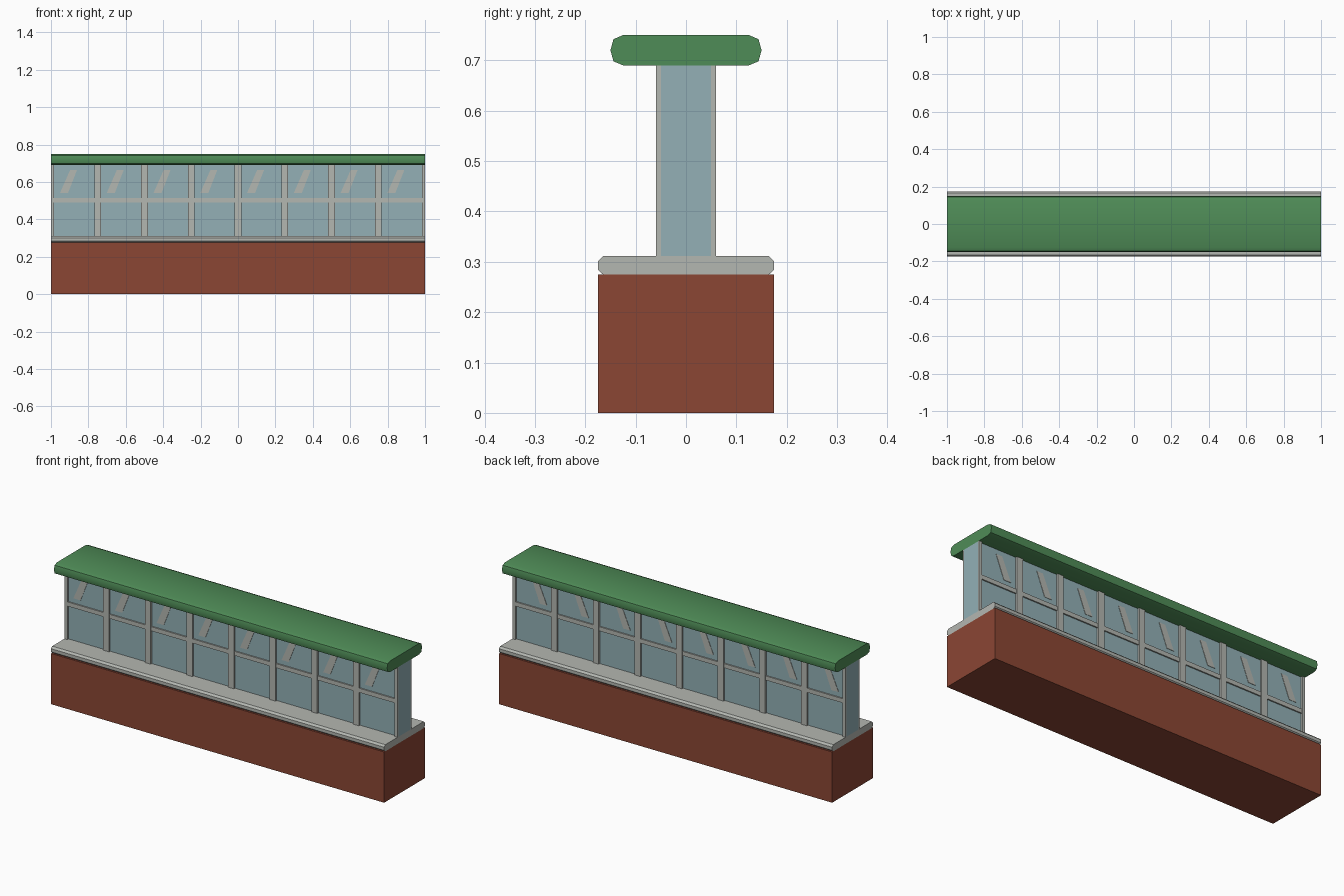
import bpy, math

if "Cube" in bpy.data.objects:
    bpy.data.objects.remove(bpy.data.objects["Cube"])


def material(name, rgb):
    m = bpy.data.materials.new(name)
    lin = [(c / 255 / 12.92) if c / 255 < 0.04045 else ((c / 255 + 0.055) / 1.055) ** 2.4 for c in rgb]
    m.diffuse_color = (*lin, 1)
    m.use_nodes = True
    m.node_tree.nodes["Principled BSDF"].inputs["Base Color"].default_value = m.diffuse_color
    return m


BRICK = material("brick red", (139, 70, 52))
STONE = material("pale grey", (180, 183, 177))
GLASS = material("window blue", (147, 176, 182))
GREEN = material("roof green", (79, 140, 87))


def prism(name, profile, offset, mat):
    """Closed prism: a polygon profile pushed along an offset vector."""
    n = len(profile)
    verts = [tuple(p) for p in profile]
    verts += [tuple(p[i] + offset[i] for i in range(3)) for p in profile]
    faces = [tuple(range(n))[::-1], tuple(range(n, 2 * n))]
    faces += [(i, (i + 1) % n, n + (i + 1) % n, n + i) for i in range(n)]
    mesh = bpy.data.meshes.new(name)
    mesh.from_pydata(verts, [], faces)
    mesh.materials.append(mat)
    ob = bpy.data.objects.new(name, mesh)
    bpy.context.collection.objects.link(ob)
    # consistent outward normals
    import bmesh
    bm = bmesh.new()
    bm.from_mesh(mesh)
    bmesh.ops.recalc_face_normals(bm, faces=bm.faces)
    bm.to_mesh(mesh)
    bm.free()
    return ob


def bar(name, half, mat):
    """Full-length bar from the right half (y, z) of its cross-section."""
    yz = half + [(-y, z) for y, z in reversed(half)]
    return prism(name, [(-1, y, z) for y, z in yz], (2, 0, 0), mat)


# Long bars: wall, sill, glass core, rounded roof cap
bar("brick_wall", [(0.175, 0), (0.175, 0.275)], BRICK)
bar("sill", [(0.165, 0.275), (0.175, 0.284), (0.175, 0.301), (0.165, 0.311)], STONE)
bar("glass", [(0.05, 0.311), (0.05, 0.69)], GLASS)
roof = bar("roof_cap", [(0.125, 0.69), (0.144, 0.698), (0.15, 0.72),
                        (0.144, 0.742), (0.125, 0.75)], GREEN)
bpy.context.view_layer.objects.active = roof
roof.select_set(True)
bpy.ops.object.shade_smooth_by_angle(angle=math.radians(50))

# Window frames and glints on both long sides
for side, s in (("front", -1), ("back", 1)):
    def plate(name, xz, depth, mat):
        prism(f"{side}_{name}", [(x, s * 0.05, z) for x, z in xz], (0, s * depth, 0), mat)

    # Middle rail
    plate("rail", [(-1, 0.491), (1, 0.491), (1, 0.514), (-1, 0.514)], 0.007, STONE)
    for i in range(9):
        # Uprights, the end ones half width
        x = -1 + 0.25 * i
        a, b = max(x - 0.0175, -1), min(x + 0.0175, 1)
        plate(f"upright_{i}", [(a, 0.311), (b, 0.311), (b, 0.69), (a, 0.69)], 0.01, STONE)
        # Slanted glint in each upper pane
        if i < 8:
            c = x + 0.125
            plate(f"glint_{i}", [(c - 0.077, 0.54), (c - 0.034, 0.54),
                                 (c + 0.014, 0.663), (c - 0.023, 0.663)], 0.002, STONE)
